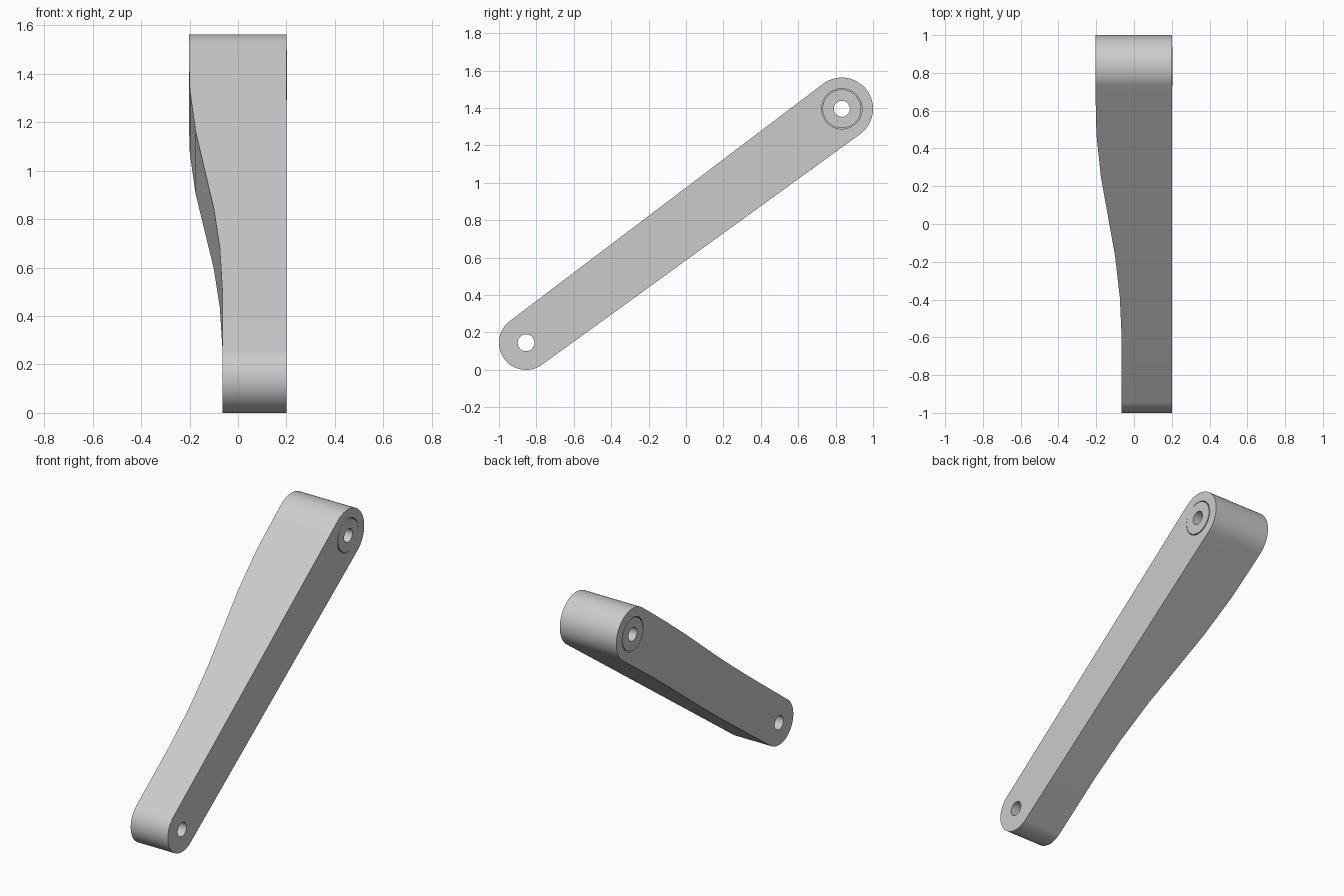
import bpy, bmesh, math
from mathutils import Vector

old = bpy.data.objects.get("Cube")
if old:
    bpy.data.objects.remove(old, do_unlink=True)

metal = bpy.data.materials.new("light_grey_metal")
metal.use_nodes = True
colour = (0.6, 0.6, 0.6, 1)
metal.diffuse_color = colour
metal.node_tree.nodes["Principled BSDF"].inputs["Base Color"].default_value = colour

# Pivot centres and end radii; the arm lies in the y-z plane
LOW, HIGH = Vector((0, -0.855, 0.145)), Vector((0, 0.833, 1.396))
R_LOW, R_HIGH, FLAT = 0.145, 0.167, 0.2
LENGTH = (HIGH - LOW).length
ALONG = (HIGH - LOW).normalized()
ACROSS = Vector((0, -ALONG.z, ALONG.y))
# Curved side: fraction along the arm and x there
CURVE = [(0.2, -0.065), (0.33, -0.075), (0.46, -0.1), (0.71, -0.175),
         (0.845, -0.199), (0.95, -0.203)]


def curved_side(t):
    if t <= CURVE[0][0]:
        return CURVE[0][1]
    for (t0, x0), (t1, x1) in zip(CURVE, CURVE[1:]):
        if t <= t1:
            return x0 + (x1 - x0) * (t - t0) / (t1 - t0)
    return CURVE[-1][1]


def arc(centre, radius, start, end, steps=32):
    angles = [start + (end - start) * i / steps for i in range(steps + 1)]
    return [centre + radius * (ALONG * math.cos(a) + ACROSS * math.sin(a)) for a in angles]


def smooth(obj):
    bpy.ops.object.select_all(action='DESELECT')
    obj.select_set(True)
    bpy.context.view_layer.objects.active = obj
    bpy.ops.object.shade_smooth_by_angle(angle=math.radians(30))


def cylinder(name, centre, radius, x0, x1):
    bpy.ops.mesh.primitive_cylinder_add(
        vertices=64, radius=radius, depth=x1 - x0, rotation=(0, math.pi / 2, 0),
        location=(0.5 * (x0 + x1), centre.y, centre.z))
    obj = bpy.context.object
    obj.name = name
    obj.data.materials.append(metal)
    return obj


def cut(obj, cutter):
    mod = obj.modifiers.new("cut", 'BOOLEAN')
    mod.operation, mod.solver, mod.object = 'DIFFERENCE', 'EXACT', cutter
    bpy.ops.object.select_all(action='DESELECT')
    obj.select_set(True)
    bpy.context.view_layer.objects.active = obj
    bpy.ops.object.modifier_apply(modifier=mod.name)
    bpy.data.objects.remove(cutter, do_unlink=True)


# Arm: tapered round-ended outline, extruded, then one side bent inwards
beta = math.acos((R_LOW - R_HIGH) / LENGTH)
outline = arc(HIGH, R_HIGH, -beta, beta) + arc(LOW, R_LOW, beta, 2 * math.pi - beta)
bm = bmesh.new()
face = bm.faces.new([bm.verts.new(p + Vector((FLAT, 0, 0))) for p in outline])
extruded = bmesh.ops.extrude_face_region(bm, geom=[face])["geom"]
for v in extruded:
    if isinstance(v, bmesh.types.BMVert):
        v.co.x = -FLAT
for t, x in CURVE:
    bmesh.ops.bisect_plane(bm, geom=bm.verts[:] + bm.edges[:] + bm.faces[:],
                           plane_co=LOW.lerp(HIGH, t), plane_no=ALONG)
for v in bm.verts:
    if v.co.x < 0:
        v.co.x = curved_side((v.co - LOW).dot(ALONG) / LENGTH)
bmesh.ops.recalc_face_normals(bm, faces=bm.faces[:])
mesh = bpy.data.meshes.new("arm")
bm.to_mesh(mesh)
bm.free()
mesh.materials.append(metal)
arm = bpy.data.objects.new("arm", mesh)
bpy.context.collection.objects.link(arm)

# Pivot holes and the bearing seats on both faces
cut(arm, cylinder("cutter", LOW, 0.045, -0.5, 0.5))
cut(arm, cylinder("cutter", HIGH, 0.05, -0.5, 0.5))
for x0, x1 in ((-0.5, -0.18), (0.18, 0.5)):
    cut(arm, cylinder("cutter", HIGH, 0.108, x0, x1))
smooth(arm)

# Bearing sleeve, slightly proud of the flat face
bearing = cylinder("bearing", HIGH, 0.103, -0.203, 0.203)
cut(bearing, cylinder("cutter", HIGH, 0.043, -0.5, 0.5))
smooth(bearing)
